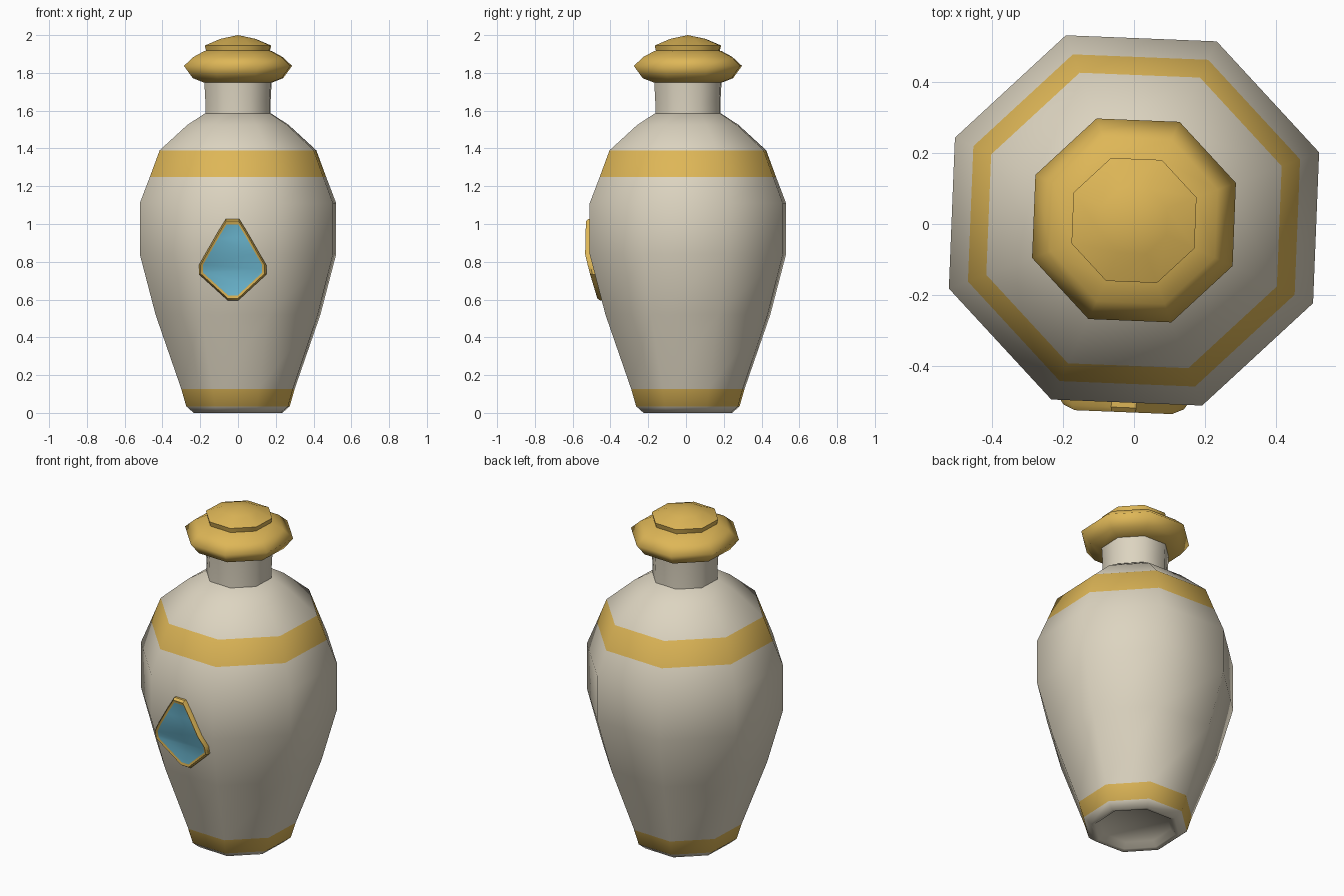
import bpy, bmesh, math
from mathutils import Vector, Matrix

if "Cube" in bpy.data.objects:
    bpy.data.objects.remove(bpy.data.objects["Cube"], do_unlink=True)

SIDES = 8
PHASE = math.radians(20.2)
CENTRE_Y = 0.01


def material(name, rgb):
    m = bpy.data.materials.new(name)
    m.use_nodes = True
    m.diffuse_color = (*rgb, 1)
    m.node_tree.nodes["Principled BSDF"].inputs["Base Color"].default_value = (*rgb, 1)
    return m


cream = material("cream glaze", (0.72, 0.66, 0.53))
gold = material("gold", (0.73, 0.47, 0.095))
blue = material("blue enamel", (0.16, 0.51, 0.68))


def finish(bm, name, mats, angle):
    bmesh.ops.recalc_face_normals(bm, faces=bm.faces)
    me = bpy.data.meshes.new(name)
    bm.to_mesh(me)
    bm.free()
    ob = bpy.data.objects.new(name, me)
    bpy.context.collection.objects.link(ob)
    for m in mats:
        me.materials.append(m)
    bpy.ops.object.select_all(action='DESELECT')
    ob.select_set(True)
    bpy.context.view_layer.objects.active = ob
    bpy.ops.object.shade_smooth_by_angle(angle=math.radians(angle))
    return ob


def bridge(bm, a, b):
    n = len(a)
    return [bm.faces.new((a[i], a[(i + 1) % n], b[(i + 1) % n], b[i])) for i in range(n)]


def lathe(name, profile, mats, angle, bands=()):
    """Eight-sided turned part; faces within a height band take the second material."""
    bm = bmesh.new()
    rings = []
    for r, z in profile:
        if r == 0:
            rings.append([bm.verts.new((0, CENTRE_Y, z))])
            continue
        rings.append([bm.verts.new((r * math.cos(PHASE + i * math.tau / SIDES),
                                    CENTRE_Y + r * math.sin(PHASE + i * math.tau / SIDES), z))
                      for i in range(SIDES)])
    for a, b in zip(rings, rings[1:]):
        if len(a) == 1 or len(b) == 1:
            tip, ring = (a[0], b) if len(a) == 1 else (b[0], a)
            for i in range(SIDES):
                bm.faces.new((ring[i], ring[(i + 1) % SIDES], tip))
        else:
            bridge(bm, a, b)
    for f in bm.faces:
        z = f.calc_center_median().z
        outer = f.calc_center_median().xy.length > 0.26
        if outer and any(lo < z < hi for lo, hi in bands):
            f.material_index = 1
    return finish(bm, name, mats, angle)


# Body with a recessed base and two gold bands
side = [(0.292, 0.035), (0.32, 0.127), (0.465, 0.52), (0.554, 0.84), (0.554, 1.11),
        (0.497, 1.25), (0.442, 1.39), (0.285, 1.525), (0.187, 1.585), (0.16, 1.585)]
base = [(0, 0.04), (0.2, 0.035), (0.225, 0.005), (0.25, 0)]
lathe("vase_body", base + side, [cream, gold], 60, [(0.035, 0.127), (1.25, 1.39)])

# Neck
lathe("vase_neck", [(0.184, 1.55), (0.184, 1.65), (0.19, 1.755)], [cream], 60)

# Lid and its low pointed cap
lathe("lid", [(0, 1.745), (0.187, 1.747), (0.255, 1.772), (0.305, 1.837),
              (0.25, 1.885), (0.187, 1.917), (0, 1.925)], [gold], 100)
lathe("lid_cap", [(0, 1.915), (0.18, 1.915), (0.187, 1.945), (0.1, 1.98), (0, 2.0)], [gold], 60)


def apothem(z):
    """Distance from the axis to the middle of a body side at height z."""
    for (r0, z0), (r1, z1) in zip(side, side[1:]):
        if z0 <= z <= z1:
            return (r0 + (r1 - r0) * (z - z0) / (z1 - z0)) * math.cos(math.pi / SIDES)
    return side[0][0]


# Front medallion: gold frame and blue inlay, wrapped down the body
half = [(0.035, 1.027), (0.075, 0.962), (0.178, 0.783), (0.178, 0.733), (0.027, 0.595)]
outline = half + [(-x, z) for x, z in reversed(half)]
mid_z = 0.8
bm = bmesh.new()
loops = []
for scale, lift in ((1.0, -0.02), (1.0, 0.014), (0.95, 0.027), (0.875, 0.02)):
    loops.append([bm.verts.new((x * scale, -lift, mid_z + (z - mid_z) * scale))
                  for x, z in outline])
for a, b in zip(loops, loops[1:]):
    bridge(bm, a, b)
bm.faces.new(loops[-1]).material_index = 1
for z in (0.92, 0.84, 0.76, 0.68):
    bmesh.ops.bisect_plane(bm, geom=bm.verts[:] + bm.edges[:] + bm.faces[:],
                           plane_co=(0, 0, z), plane_no=(0, 0, 1))
for v in bm.verts:
    v.co.y -= apothem(v.co.z)
turn = Matrix.Rotation(PHASE - math.pi / SIDES, 4, 'Z')
place = Matrix.Translation(Vector((-0.008, CENTRE_Y, 0))) @ turn
bmesh.ops.transform(bm, matrix=place, verts=bm.verts)
finish(bm, "front_medallion", [gold, blue], 35)
